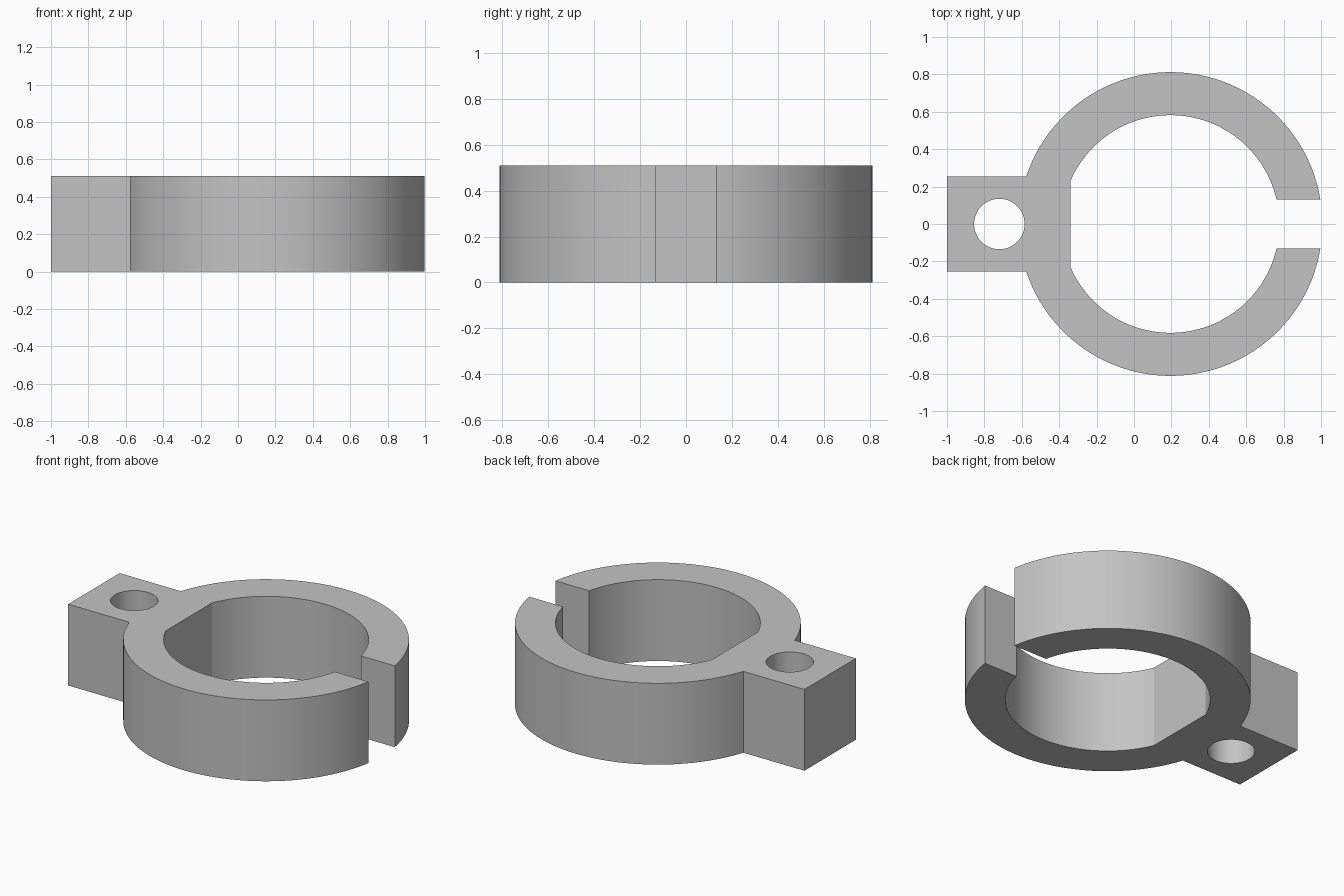
import bpy
import bmesh
from math import asin, acos, cos, sin, pi, tau, radians

cube = bpy.data.objects.get("Cube")
if cube:
    bpy.data.objects.remove(cube, do_unlink=True)

# Main dimensions
HEIGHT = 0.51
RING_X, OUTER_R, INNER_R = 0.195, 0.812, 0.582
FLAT_X = -0.34                    # flat cut across the bore
GAP = 0.13                        # half width of the slot
TAB_X, TAB_HALF = -1.0, 0.255
HOLE_X, HOLE_R = -0.72, 0.135


def arc(cx, r, start, end, steps):
    """Points along an arc centred on the x axis."""
    angles = [start + (end - start) * i / steps for i in range(steps + 1)]
    return [(cx + r * cos(a), r * sin(a)) for a in angles]


def add_loop(bm, points):
    """Closed loop of edges at ground level."""
    verts = [bm.verts.new((x, y, 0)) for x, y in points]
    return [bm.edges.new((v, verts[i - 1])) for i, v in enumerate(verts)]


# Outline: upper outer arc, tab, lower outer arc, then the bore back to the slot
gap_out, gap_in = asin(GAP / OUTER_R), asin(GAP / INNER_R)
tab = asin(TAB_HALF / OUTER_R)
flat = acos((RING_X - FLAT_X) / INNER_R)
outline = arc(RING_X, OUTER_R, gap_out, pi - tab, 48)
outline += [(TAB_X, TAB_HALF), (TAB_X, -TAB_HALF)]
outline += arc(RING_X, OUTER_R, pi + tab, tau - gap_out, 48)
outline += arc(RING_X, INNER_R, tau - gap_in, pi + flat, 48)
outline += arc(RING_X, INNER_R, pi - flat, gap_in, 48)
bolt_hole = arc(HOLE_X, HOLE_R, 0, tau, 48)[:-1]

# Flat plate with the bolt hole left open
bm = bmesh.new()
edges = add_loop(bm, outline) + add_loop(bm, bolt_hole)
bmesh.ops.triangle_fill(bm, edges=edges, use_beauty=True, normal=(0, 0, 1))
for face in bm.faces:
    face.normal_update()
    if face.normal.z < 0:
        face.normal_flip()
mesh = bpy.data.meshes.new("clamp_ring")
bm.to_mesh(mesh)
bm.free()
ring = bpy.data.objects.new("clamp_ring", mesh)
bpy.context.collection.objects.link(ring)

# Raise the plate to full height
solid = ring.modifiers.new("thickness", 'SOLIDIFY')
solid.thickness = HEIGHT
solid.offset = 1
bpy.ops.object.select_all(action='DESELECT')
ring.select_set(True)
bpy.context.view_layer.objects.active = ring
bpy.ops.object.modifier_apply(modifier=solid.name)
bpy.ops.object.shade_smooth_by_angle(angle=radians(20))

# Plain grey finish
grey = bpy.data.materials.new("plain_grey")
grey.use_nodes = True
colour = (0.55, 0.55, 0.55, 1)
grey.diffuse_color = colour
grey.node_tree.nodes["Principled BSDF"].inputs["Base Color"].default_value = colour
ring.data.materials.append(grey)
